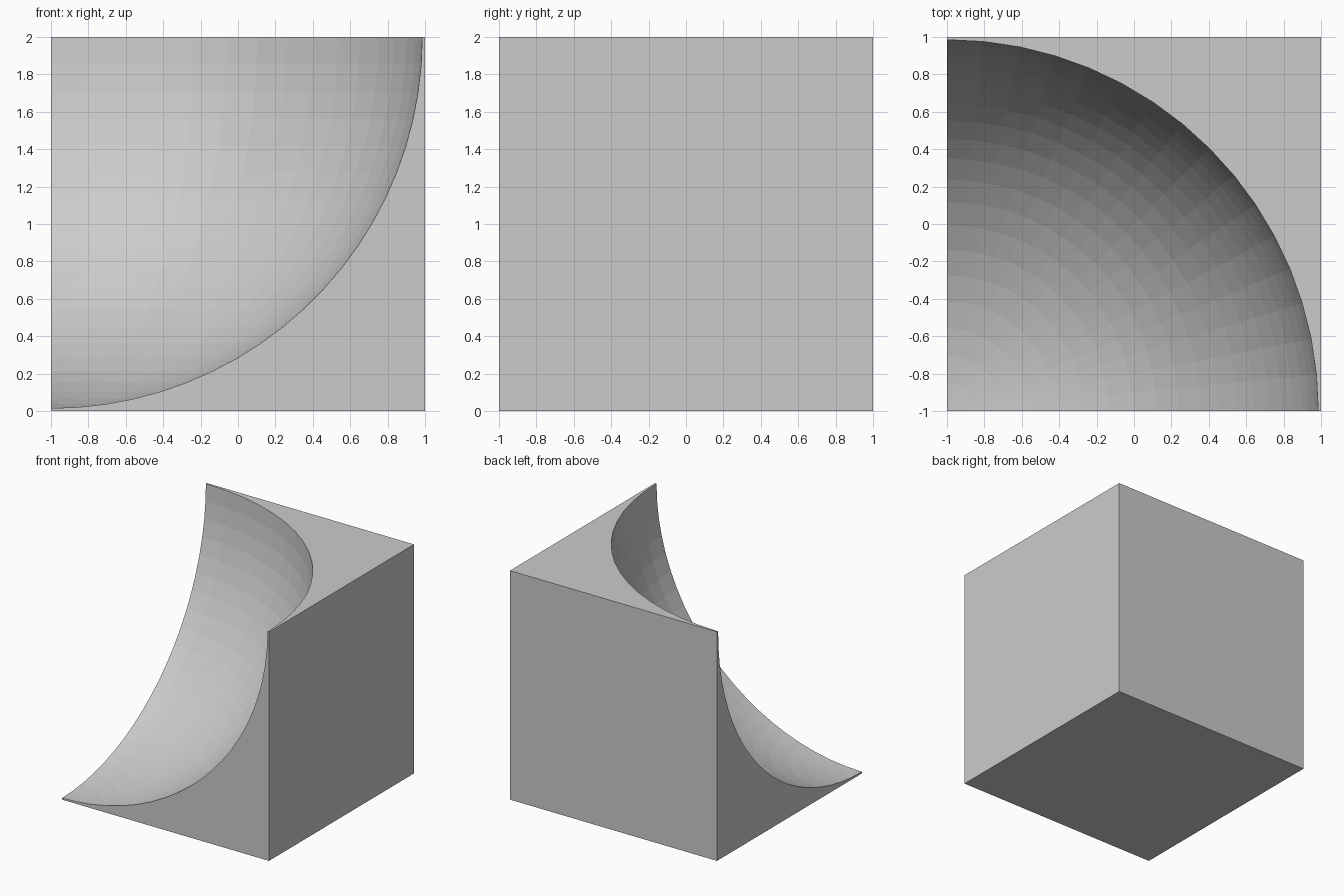
import bpy
import bmesh
from math import sin, cos, pi
from mathutils import Vector

# Remove the default cube
default_cube = bpy.data.objects.get("Cube")
if default_cube:
    bpy.data.objects.remove(default_cube, do_unlink=True)

RADIUS = 1.985
RINGS, SEGMENTS = 21, 16          # steps in a quarter turn
CENTRE = Vector((-1, -1, 2))      # cube corner the hollow is scooped from

# Single plain material
grey = bpy.data.materials.new("light_grey")
grey.use_nodes = True
colour = (0.6, 0.6, 0.6, 1)
grey.diffuse_color = colour
grey.node_tree.nodes["Principled BSDF"].inputs["Base Color"].default_value = colour

bm = bmesh.new()


def hollow_point(ring, seg):
    """Point on the spherical hollow, ring 0 at the rim, last ring at the pole."""
    drop = pi / 2 * ring / RINGS
    turn = pi / 2 * seg / SEGMENTS
    return CENTRE + RADIUS * Vector((cos(drop) * cos(turn), cos(drop) * sin(turn), -sin(drop)))


# Spherical hollow: an eighth of a sphere closed by a pole
grid = [[bm.verts.new(hollow_point(r, s)) for s in range(SEGMENTS + 1)] for r in range(RINGS)]
pole = bm.verts.new(hollow_point(RINGS, 0))
for low, high in zip(grid, grid[1:]):
    for s in range(SEGMENTS):
        bm.faces.new((low[s], low[s + 1], high[s + 1], high[s]))
for s in range(SEGMENTS):
    bm.faces.new((grid[-1][s], grid[-1][s + 1], pole))

# Cube corners that remain, keyed by their signs
corner = {(x, y, z): bm.verts.new((x, y, z + 1))
          for x in (-1, 1) for y in (-1, 1) for z in (-1, 1) if (x, y, z) != (-1, -1, 1)}

# Whole sides: left, back and bottom
for keys in (
    ((1, -1, -1), (1, 1, -1), (1, 1, 1), (1, -1, 1)),
    ((1, 1, -1), (-1, 1, -1), (-1, 1, 1), (1, 1, 1)),
    ((-1, -1, -1), (-1, 1, -1), (1, 1, -1), (1, -1, -1)),
):
    bm.faces.new([corner[k] for k in keys])

# Cut sides: top, front and right, each bounded by an arc of the hollow
top_arc = grid[0]
front_arc = [row[0] for row in grid] + [pole]
right_arc = [row[-1] for row in grid] + [pole]
for arc, keys in (
    (top_arc, ((-1, 1, 1), (1, 1, 1), (1, -1, 1))),
    (front_arc, ((-1, -1, -1), (1, -1, -1), (1, -1, 1))),
    (right_arc, ((-1, -1, -1), (-1, 1, -1), (-1, 1, 1))),
):
    bm.faces.new(arc + [corner[k] for k in keys])

bmesh.ops.recalc_face_normals(bm, faces=bm.faces)
# Split the concave sides cleanly
bmesh.ops.triangulate(bm, faces=[f for f in bm.faces if len(f.verts) > 4])

mesh = bpy.data.meshes.new("hollowed_block")
bm.to_mesh(mesh)
bm.free()
mesh.materials.append(grey)
block = bpy.data.objects.new("hollowed_block", mesh)
bpy.context.collection.objects.link(block)
